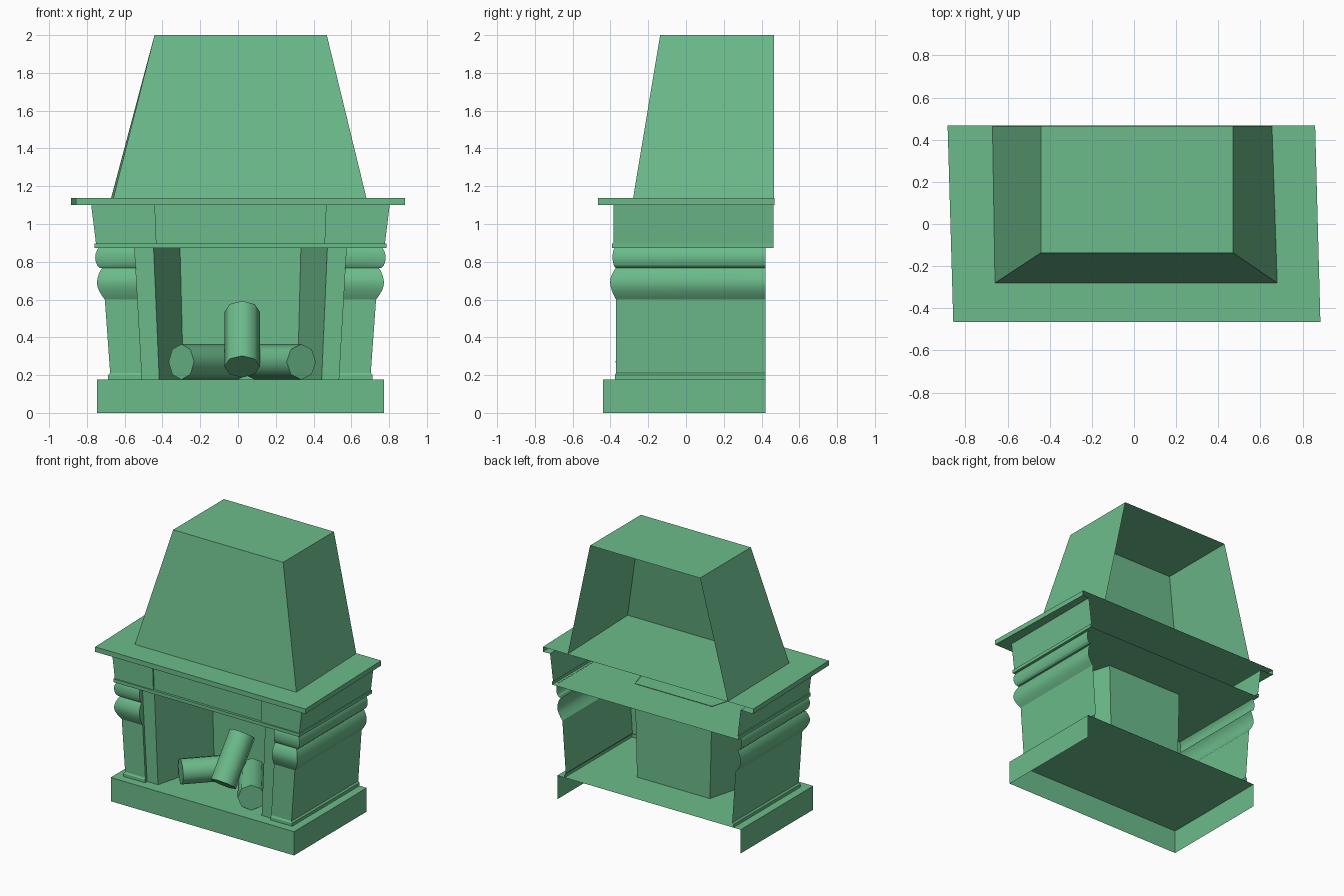
import bpy, bmesh, math
from mathutils import Vector

if "Cube" in bpy.data.objects:
    bpy.data.objects.remove(bpy.data.objects["Cube"])

CX = 0.013  # centre line of the body

green = bpy.data.materials.new("green")
green.diffuse_color = (0.15, 0.50, 0.26, 1)
green.use_nodes = True
green.node_tree.nodes["Principled BSDF"].inputs["Base Color"].default_value = green.diffuse_color


def finish(name, bm, smooth=None):
    me = bpy.data.meshes.new(name)
    bm.to_mesh(me)
    bm.free()
    me.materials.append(green)
    ob = bpy.data.objects.new(name, me)
    bpy.context.collection.objects.link(ob)
    if smooth:
        bpy.ops.object.select_all(action='DESELECT')
        ob.select_set(True)
        bpy.context.view_layer.objects.active = ob
        bpy.ops.object.shade_smooth_by_angle(angle=math.radians(smooth))
    return ob


def loft(name, rows, cap_bottom=False, cap_top=False, smooth=None):
    """Skin open outlines (left to right, seen from the front) stacked upwards."""
    bm = bmesh.new()
    vs = [[bm.verts.new(p) for p in row] for row in rows]
    for a, b in zip(vs, vs[1:]):
        for i in range(len(a) - 1):
            bm.faces.new((a[i], a[i + 1], b[i + 1], b[i]))
    if cap_bottom:
        bm.faces.new(vs[0][::-1])
    if cap_top:
        bm.faces.new(vs[-1])
    return finish(name, bm, smooth)


def u_row(z, half, front, back):
    """Back-left, front-left, front-right, back-right."""
    return [(CX - half, back, z), (CX - half, front, z),
            (CX + half, front, z), (CX + half, back, z)]


def panel_row(z, half, front, back, mid, recess):
    """U outline with a recessed middle panel."""
    a, b, c, d = u_row(z, half, front, back)
    mids = [(CX - mid, front, z), (CX - mid, front + recess, z),
            (CX + mid, front + recess, z), (CX + mid, front, z)]
    return [a, b] + mids + [c, d]


# hearth base, open at the back and underneath
loft("hearth_base", [u_row(0, 0.76, -0.44, 0.42), u_row(0.178, 0.76, -0.44, 0.42)],
     cap_top=True)

# firebox walls and opening surround
rows = []
for z, outer, front, rear in ((0.178, 0.525, 0.43, 0.302), (0.875, 0.565, 0.46, 0.32)):
    half = [(outer, -0.352), (front, -0.352), (rear, 0.13)]
    rows.append([(CX - x, y, z) for x, y in half] + [(CX + x, y, z) for x, y in half[::-1]])
loft("firebox", rows)

# side pillars with moulded capitals: z, outer half width, front y
profile = [(0.178, 0.70, -0.377), (0.20, 0.70, -0.377), (0.212, 0.69, -0.37),
           (0.60, 0.718, -0.37), (0.62, 0.733, -0.381), (0.645, 0.748, -0.392),
           (0.668, 0.757, -0.399), (0.69, 0.76, -0.402), (0.712, 0.757, -0.399),
           (0.735, 0.75, -0.391), (0.754, 0.741, -0.381), (0.767, 0.732, -0.371),
           (0.768, 0.745, -0.373), (0.78, 0.758, -0.382), (0.80, 0.766, -0.387),
           (0.82, 0.769, -0.389), (0.84, 0.767, -0.388), (0.86, 0.76, -0.384),
           (0.875, 0.75, -0.378)]
for side, s in (("left", -1), ("right", 1)):
    rows = []
    for z, xo, y in profile:
        xi = 0.52 + 0.04 * (z - 0.178) / 0.697
        row = [(CX + s * x, yy, z) for x, yy in
               ((xo, 0.42), (xo, y), (xi, y), (xi, -0.352))]
        rows.append(row if s < 0 else row[::-1])
    loft(side + "_pillar", rows, smooth=25)

# shelf moulding and frieze
loft("frieze", [panel_row(0.872, 0.772, -0.393, 0.463, 0.445, 0),
                panel_row(0.897, 0.772, -0.393, 0.463, 0.445, 0),
                panel_row(0.897, 0.765, -0.385, 0.463, 0.445, 0.010),
                panel_row(1.10, 0.79, -0.385, 0.463, 0.453, 0.010)], cap_bottom=True)

# mantel slab, slightly skewed
slab = [(-0.885, 0.468), (-0.858, -0.466), (0.885, -0.466), (0.86, 0.468)]
loft("mantel", [u_row(1.10, 0.79, -0.385, 0.463),
                [(x, y, 1.10) for x, y in slab],
                [(x, y, 1.137) for x, y in slab]], cap_top=True)

# tapered chimney hood, open at the back
loft("chimney_hood", [[(-0.672, 0.465, 1.137), (-0.66, -0.28, 1.137),
                       (0.68, -0.28, 1.137), (0.655, 0.465, 1.137)],
                      [(-0.442, 0.465, 2), (-0.442, -0.137, 2),
                       (0.47, -0.137, 2), (0.47, 0.465, 2)]], cap_top=True)

# logs
for name, a, b in (("left_log", (-0.30, -0.25, 0.27), (0.0, 0.06, 0.27)),
                   ("right_log", (0.335, -0.32, 0.27), (0.09, 0.04, 0.27)),
                   ("leaning_log", (0.022, -0.205, 0.245), (0.022, 0.02, 0.535))):
    a, b = Vector(a), Vector(b)
    bm = bmesh.new()
    bmesh.ops.create_cone(bm, cap_ends=True, segments=8, radius1=0.094,
                          radius2=0.094, depth=(b - a).length)
    log = finish(name, bm, smooth=50)
    log.location = (a + b) / 2
    log.rotation_euler = (b - a).to_track_quat('Z', 'Y').to_euler()
